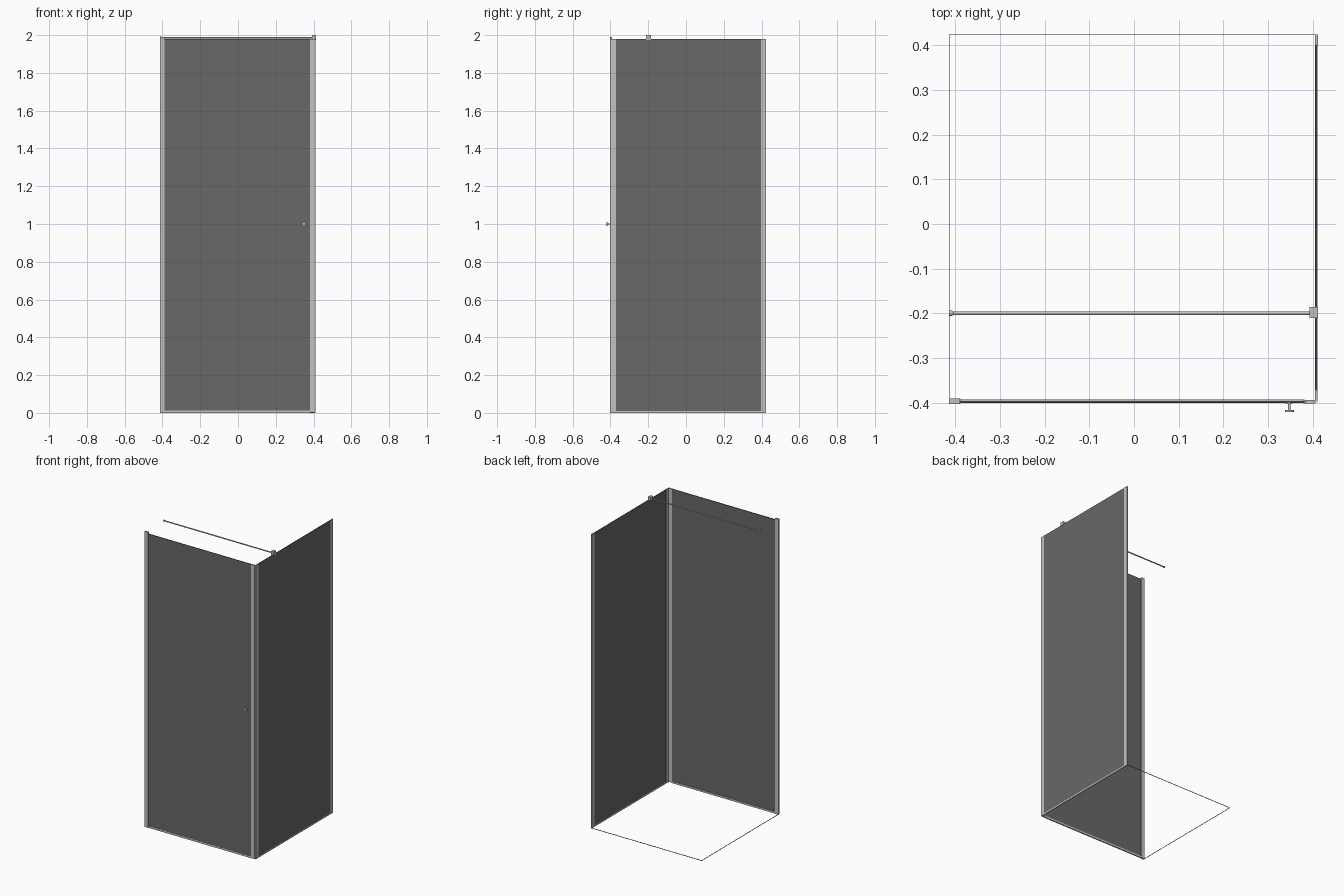
import bpy, bmesh, math
from mathutils import Matrix

if "Cube" in bpy.data.objects:
    bpy.data.objects.remove(bpy.data.objects["Cube"])


def material(name, value):
    m = bpy.data.materials.new(name)
    m.diffuse_color = (*value, 1)
    m.use_nodes = True
    m.node_tree.nodes["Principled BSDF"].inputs["Base Color"].default_value = m.diffuse_color
    return m


GLASS = material("dark_glass", (0.14, 0.14, 0.14))
METAL = material("satin_metal", (0.54, 0.54, 0.52))


def finish(name, bm, mat):
    me = bpy.data.meshes.new(name)
    bm.to_mesh(me)
    bm.free()
    me.materials.append(mat)
    ob = bpy.data.objects.new(name, me)
    bpy.context.collection.objects.link(ob)
    return ob


def box(name, xs, ys, zs, mat):
    """Box from its minimum and maximum on each axis."""
    bm = bmesh.new()
    bmesh.ops.create_cube(bm, size=1)
    for v in bm.verts:
        for i, (lo, hi) in enumerate((xs, ys, zs)):
            v.co[i] = hi if v.co[i] > 0 else lo
    return finish(name, bm, mat)


def rod(name, center, radius, length, axis, mat):
    """Cylinder along x or y."""
    bm = bmesh.new()
    rot = Matrix.Rotation(math.pi / 2, 4, 'Y' if axis == 'x' else 'X')
    bmesh.ops.create_cone(bm, cap_ends=True, segments=20, radius1=radius,
                          radius2=radius, depth=length,
                          matrix=Matrix.Translation(center) @ rot)
    for f in bm.faces:
        f.smooth = len(f.verts) == 4
    for e in bm.edges:
        e.smooth = all(len(f.verts) == 4 for f in e.link_faces)
    return finish(name, bm, mat)


# Front door: glass, hinge profile at the wall, closing strip and bottom seal
box("door_glass", (-0.392, 0.386), (-0.400, -0.396), (0.010, 1.980), GLASS)
box("door_wall_profile", (-0.414, -0.390), (-0.403, -0.391), (0, 1.990), METAL)
box("door_hinge_strip", (-0.397, -0.388), (-0.402, -0.392), (0.004, 1.980), METAL)
box("door_closing_strip", (0.380, 0.406), (-0.402, -0.394), (0.002, 1.980), METAL)
box("door_bottom_seal", (-0.390, 0.382), (-0.401, -0.393), (0, 0.012), METAL)

# Fixed side panel: glass, corner post, wall profile and bottom seal
box("side_glass", (0.4065, 0.4100), (-0.374, 0.402), (0.010, 1.980), GLASS)
box("corner_post", (0.405, 0.411), (-0.398, -0.370), (0, 1.980), METAL)
box("side_wall_profile", (0.4055, 0.4115), (0.397, 0.424), (0, 1.980), METAL)
box("side_bottom_seal", (0.4055, 0.4110), (-0.372, 0.400), (0, 0.010), METAL)

# Stabilising bar with wall end cap and glass clamp
rod("support_bar", (0.0, -0.2, 1.986), 0.004, 0.81, 'x', METAL)
rod("bar_wall_cap", (-0.410, -0.2, 1.986), 0.006, 0.008, 'x', METAL)
box("bar_glass_clamp", (0.393, 0.4125), (-0.211, -0.186), (1.974, 2.0), METAL)

# Door knob: stem, base and round plate
rod("knob_stem", (0.348, -0.409, 1.0), 0.003, 0.020, 'y', METAL)
rod("knob_base", (0.348, -0.4015, 1.0), 0.006, 0.003, 'y', METAL)
rod("knob_plate", (0.348, -0.4185, 1.0), 0.010, 0.004, 'y', METAL)

# Thin floor outline on the two wall sides
box("left_floor_strip", (-0.414, -0.413), (-0.392, 0.424), (0, 0.004), GLASS)
box("back_floor_strip", (-0.414, 0.406), (0.423, 0.424), (0, 0.004), GLASS)
